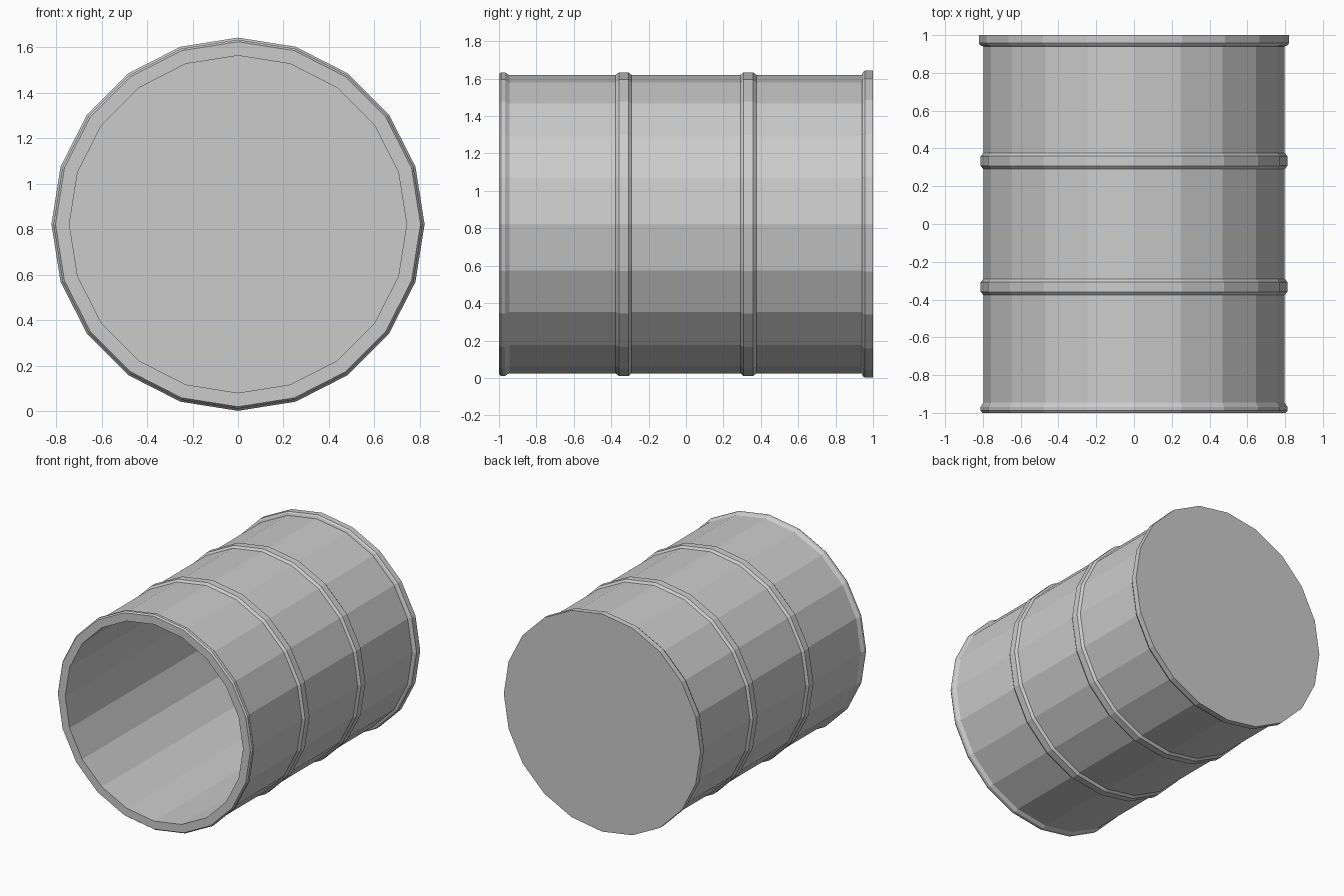
import bpy, bmesh, math

if "Cube" in bpy.data.objects:
    bpy.data.objects.remove(bpy.data.objects["Cube"])

SIDES = 20
CENTRE_Z = 0.822


def rib(y):
    # raised hoop with bevelled flanks
    return [(0.797, y - 0.043), (0.812, y - 0.026), (0.812, y + 0.026), (0.797, y + 0.043)]


# (radius, y) profile: inner floor, inner wall, front lip, ribbed shell, back rim
profile = [(0.742, 0.94), (0.742, -1.0),
           (0.803, -1.0), (0.812, -0.988), (0.812, -0.968), (0.797, -0.945)]
profile += rib(-1 / 3) + rib(1 / 3)
profile += [(0.797, 0.94), (0.812, 0.945), (0.821, 0.957), (0.821, 1.0)]

# sweep the profile around the y axis
bm = bmesh.new()
rings = []
for r, y in profile:
    angles = [2 * math.pi * i / SIDES for i in range(SIDES)]
    rings.append([bm.verts.new((r * math.cos(a), y, CENTRE_Z + r * math.sin(a))) for a in angles])
for a, b in zip(rings, rings[1:]):
    for i in range(SIDES):
        j = (i + 1) % SIDES
        bm.faces.new((a[i], a[j], b[j], b[i]))

# inner floor and closed back end
bm.faces.new(rings[0])
bm.faces.new(rings[-1])
bmesh.ops.recalc_face_normals(bm, faces=bm.faces)

mesh = bpy.data.meshes.new("barrel")
bm.to_mesh(mesh)
bm.free()
barrel = bpy.data.objects.new("barrel", mesh)
bpy.context.collection.objects.link(barrel)
